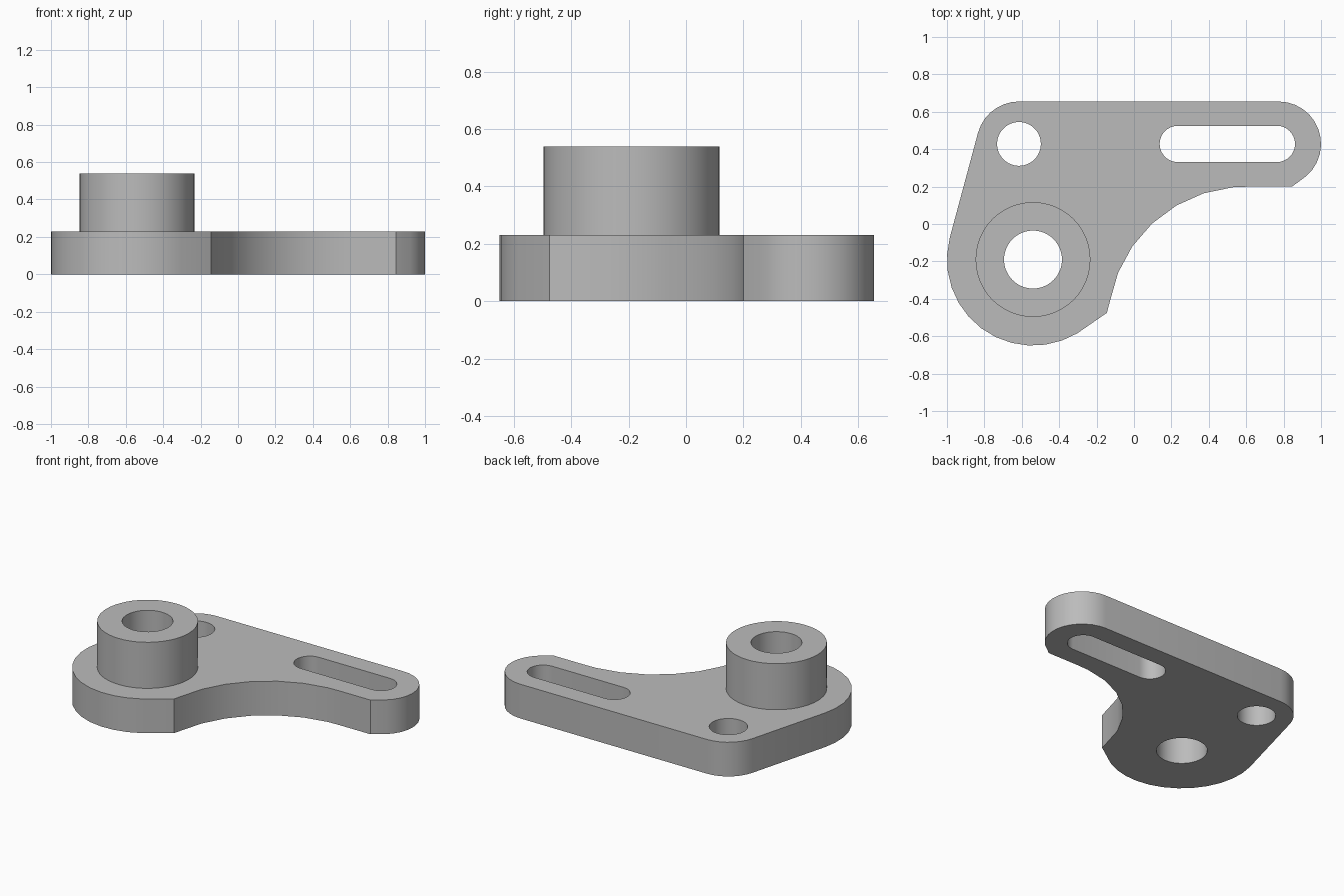
import bpy
import bmesh
from math import cos, sin, radians

old = bpy.data.objects.get("Cube")
if old:
    bpy.data.objects.remove(old, do_unlink=True)

PLATE_TOP, BOSS_TOP = 0.23, 0.54
BOSS, PIVOT, TIP = (-0.54, -0.19), (-0.615, 0.428), (0.773, 0.428)


def arc(centre, radius, start, end, steps):
    """Points along an arc, both ends included."""
    angles = [radians(start + (end - start) * i / steps) for i in range(steps + 1)]
    return [(centre[0] + radius * cos(a), centre[1] + radius * sin(a)) for a in angles]


def circle(centre, radius, sides=48):
    return arc(centre, radius, 0, 360, sides)[:-1]


def cap(bm, loops, z):
    """Flat face bounded by the first loop, with the other loops as holes."""
    edges = []
    for loop in loops:
        verts = [bm.verts.new((x, y, z)) for x, y in loop]
        edges += [bm.edges.new((a, b)) for a, b in zip(verts, verts[1:] + verts[:1])]
    bmesh.ops.triangle_fill(bm, edges=edges, use_beauty=True, normal=(0, 0, 1))


def wall(bm, loop, low, high):
    """Upright band following a closed loop."""
    bottom = [bm.verts.new((x, y, low)) for x, y in loop]
    top = [bm.verts.new((x, y, high)) for x, y in loop]
    for i in range(len(loop)):
        j = (i + 1) % len(loop)
        bm.faces.new((bottom[i], bottom[j], top[j], top[i]))


# Plate outline, clockwise from the sharp corner beside the boss
outline = [(-0.145, -0.475)]
outline += arc(BOSS, 0.46, -59, -195, 12)
outline += arc(PIVOT, 0.227, 165, 90, 7)
outline += arc(TIP, 0.227, 90, -49, 12)
outline += [(0.845, 0.2), (0.62, 0.2)]
outline += arc((0.6, -0.54), 0.74, 95.4, 170.4, 6)

# Openings and boss rim
pivot_hole = circle(PIVOT, 0.117)
slot = arc((0.764, 0.428), 0.097, -90, 90, 16) + arc((0.234, 0.428), 0.097, 90, 270, 16)
bore = circle(BOSS, 0.155)
rim = circle(BOSS, 0.307)

bm = bmesh.new()

# Plate
cap(bm, [outline, pivot_hole, slot, bore], 0)
cap(bm, [outline, pivot_hole, slot, rim], PLATE_TOP)
for loop in (outline, pivot_hole, slot):
    wall(bm, loop, 0, PLATE_TOP)

# Boss with a bore through to the underside
wall(bm, rim, PLATE_TOP, BOSS_TOP)
wall(bm, bore, 0, BOSS_TOP)
cap(bm, [rim, bore], BOSS_TOP)

# Weld into one solid
bmesh.ops.remove_doubles(bm, verts=bm.verts[:], dist=0.0005)
bmesh.ops.recalc_face_normals(bm, faces=bm.faces[:])
mesh = bpy.data.meshes.new("bracket")
bm.to_mesh(mesh)
bm.free()

# Plain grey metal
colour = (0.5, 0.5, 0.5, 1)
grey = bpy.data.materials.new("grey metal")
grey.use_nodes = True
grey.diffuse_color = colour
grey.node_tree.nodes["Principled BSDF"].inputs["Base Color"].default_value = colour
mesh.materials.append(grey)

bracket = bpy.data.objects.new("bracket", mesh)
bpy.context.collection.objects.link(bracket)
bpy.ops.object.select_all(action="DESELECT")
bracket.select_set(True)
bpy.context.view_layer.objects.active = bracket
bpy.ops.object.shade_smooth_by_angle(angle=radians(30))
